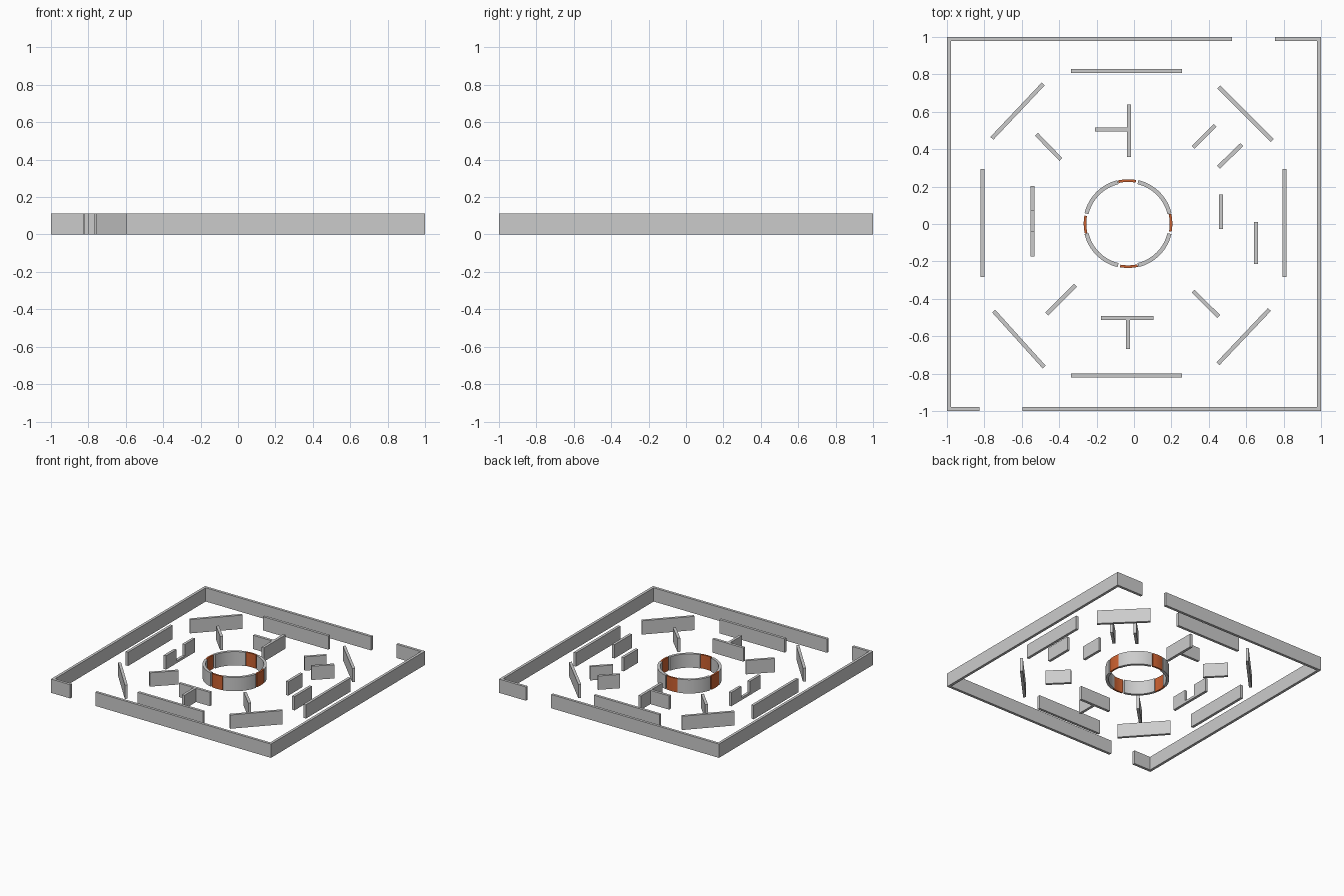
import bpy, bmesh
from math import cos, sin, radians
from mathutils import Vector

if "Cube" in bpy.data.objects:
    bpy.data.objects.remove(bpy.data.objects["Cube"])

H, T = 0.113, 0.022   # wall height and thickness
RING = Vector((-0.032, 0.002))


def prism(name, outline, z0=0.0, z1=H, mat=None, smooth=False):
    """Extrude a closed 2D outline straight up."""
    bm = bmesh.new()
    face = bm.faces.new([bm.verts.new((p[0], p[1], z0)) for p in outline])
    top = bmesh.ops.extrude_face_region(bm, geom=[face])["geom"]
    bmesh.ops.translate(bm, vec=(0, 0, z1 - z0),
                        verts=[g for g in top if isinstance(g, bmesh.types.BMVert)])
    bmesh.ops.recalc_face_normals(bm, faces=bm.faces)
    me = bpy.data.meshes.new(name)
    bm.to_mesh(me)
    bm.free()
    ob = bpy.data.objects.new(name, me)
    bpy.context.collection.objects.link(ob)
    if mat:
        me.materials.append(mat)
    if smooth:
        bpy.ops.object.select_all(action='DESELECT')
        ob.select_set(True)
        bpy.context.view_layer.objects.active = ob
        bpy.ops.object.shade_smooth_by_angle()
    return ob


def wall(name, x1, y1, x2, y2, z1=H):
    """Straight wall given by its centre line."""
    a, b = Vector((x1, y1)), Vector((x2, y2))
    n = (b - a).orthogonal().normalized() * T / 2
    return prism(name, [a + n, b + n, b - n, a - n], z1=z1)


def arc_wall(name, start, end, r0, r1, mat=None, steps=16):
    """Curved wall around the central ring, angles in degrees."""
    angs = [radians(start + (end - start) * i / steps) for i in range(steps + 1)]
    pts = [RING + r1 * Vector((cos(a), sin(a))) for a in angs]
    pts += [RING + r0 * Vector((cos(a), sin(a))) for a in reversed(angs)]
    return prism(name, pts, mat=mat, smooth=True)


# Outer boundary: two C-shaped walls with a gap at the front and at the back
I = 1 - T
prism("outer_wall_left", [(-0.825, -1), (-1, -1), (-1, 1), (0.525, 1),
                          (0.525, I), (-I, I), (-I, -I), (-0.825, -I)])
prism("outer_wall_right", [(0.755, 1), (1, 1), (1, -1), (-0.597, -1),
                           (-0.597, -I), (I, -I), (I, I), (0.755, I)])

# Middle octagon of separate walls
for side, seg in {
    "back": (-0.337, 0.817, 0.257, 0.817),
    "front": (-0.337, -0.811, 0.257, -0.811),
    "left": (-0.811, 0.295, -0.811, -0.284),
    "right": (0.805, 0.295, 0.805, -0.284),
    "back_left": (-0.760, 0.458, -0.485, 0.749),
    "back_right": (0.453, 0.732, 0.739, 0.447),
    "front_left": (-0.750, -0.466, -0.480, -0.765),
    "front_right": (0.449, -0.747, 0.724, -0.457),
}.items():
    wall("octagon_wall_" + side, *seg)

# Inner obstacle walls
for side, seg in {
    "back_left": (-0.522, 0.480, -0.391, 0.345),
    "back_right_outer": (0.316, 0.410, 0.434, 0.528),
    "back_right_inner": (0.452, 0.304, 0.576, 0.424),
    "right_inner": (0.466, 0.158, 0.466, -0.027),
    "right_outer": (0.653, 0.011, 0.653, -0.214),
    "front_left": (-0.467, -0.482, -0.313, -0.328),
    "front_right": (0.316, -0.359, 0.453, -0.495),
    "left_post_back": (-0.543, 0.203, -0.543, 0.070),
    "left_post_front": (-0.543, -0.037, -0.543, -0.174),
}.items():
    wall("inner_wall_" + side, *seg)
wall("left_low_sill", -0.543, 0.070, -0.543, -0.037, z1=0.02)

# T-shaped walls
wall("back_tee_bar", -0.027, 0.640, -0.027, 0.359)
wall("back_tee_stem", -0.209, 0.506, -0.038, 0.506)
wall("front_tee_bar", -0.177, -0.503, 0.104, -0.503)
wall("front_tee_stem", -0.032, -0.514, -0.032, -0.667)

# Central ring: four grey arcs and four orange doors
orange = bpy.data.materials.new("door_orange")
orange.diffuse_color = (0.6, 0.12, 0.03, 1)
orange.use_nodes = True
orange.node_tree.nodes["Principled BSDF"].inputs["Base Color"].default_value = orange.diffuse_color
for i in range(4):
    arc_wall(f"ring_wall_{i + 1}", 90 * i + 13.5, 90 * i + 76.5, 0.217, 0.239)
    arc_wall(f"ring_door_{i + 1}", 90 * i - 10.5, 90 * i + 13, 0.223, 0.237, orange, 8)
